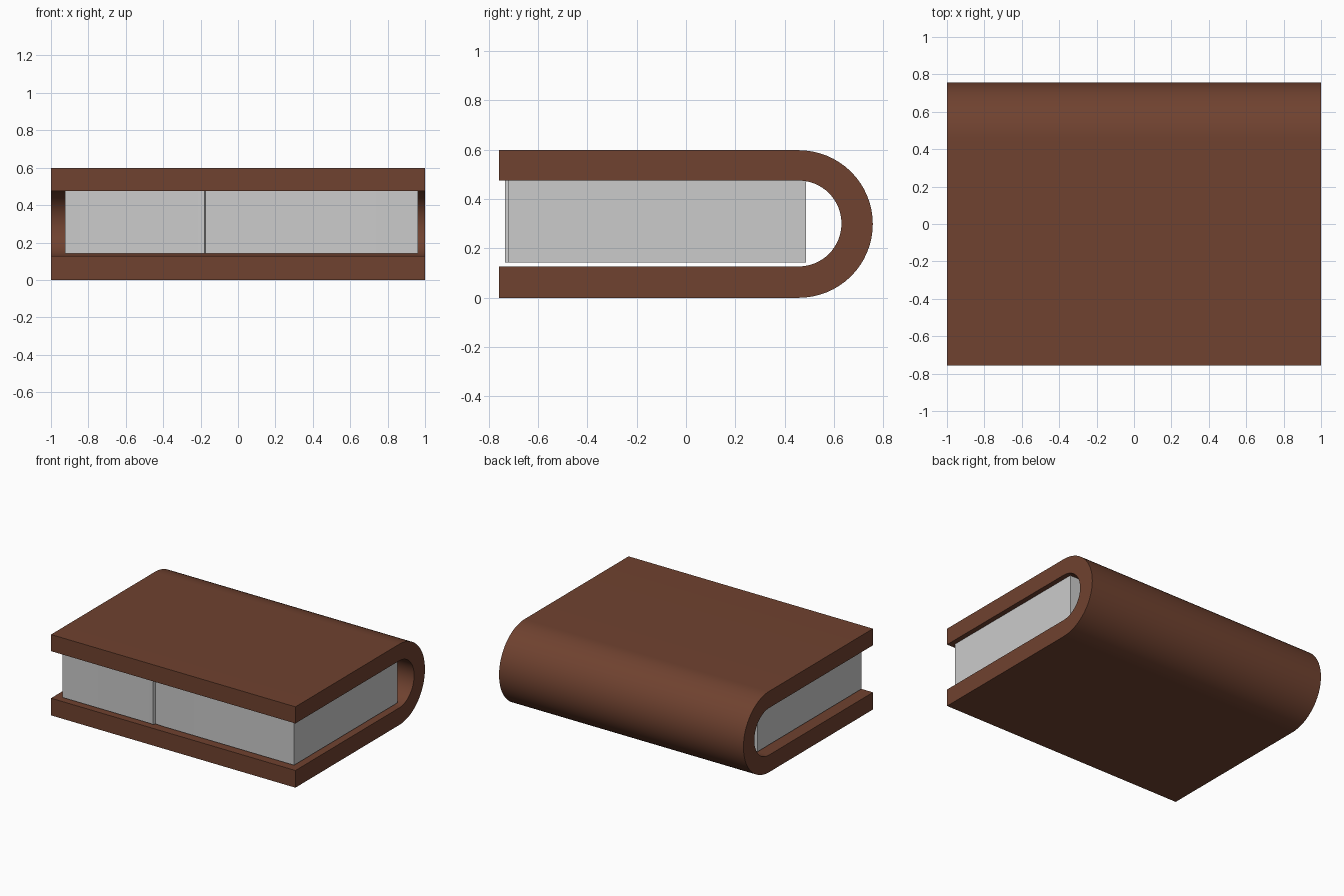
import bpy, bmesh, math
from mathutils import Vector

if "Cube" in bpy.data.objects:
    bpy.data.objects.remove(bpy.data.objects["Cube"])


def extrude_profile(name, points, offset, color=None, smooth=False):
    """Extrude a closed 3D profile along an offset vector into a solid."""
    bm = bmesh.new()
    face = bm.faces.new([bm.verts.new(p) for p in points])
    ext = bmesh.ops.extrude_face_region(bm, geom=[face])
    moved = [v for v in ext["geom"] if isinstance(v, bmesh.types.BMVert)]
    bmesh.ops.translate(bm, verts=moved, vec=Vector(offset))
    if not any(face in e.link_faces and len(e.link_faces) > 1 for e in face.edges) and face.is_valid:
        bm.faces.new(face.verts)
    bmesh.ops.recalc_face_normals(bm, faces=bm.faces)
    mesh = bpy.data.meshes.new(name)
    bm.to_mesh(mesh)
    bm.free()
    obj = bpy.data.objects.new(name, mesh)
    bpy.context.collection.objects.link(obj)
    if color:
        mat = bpy.data.materials.new(name + "_material")
        mat.diffuse_color = color
        mat.use_nodes = True
        mat.node_tree.nodes["Principled BSDF"].inputs["Base Color"].default_value = mat.diffuse_color
        mesh.materials.append(mat)
    if smooth:
        bpy.context.view_layer.objects.active = obj
        obj.select_set(True)
        bpy.ops.object.shade_smooth_by_angle(angle=math.radians(30))
        obj.select_set(False)
    return obj


def half_circle(cy, cz, ry, rz, steps=32):
    """Points from the bottom round the back to the top."""
    angles = [math.pi * (i / steps - 0.5) for i in range(steps + 1)]
    return [(-1, cy + ry * math.cos(a), cz + rz * math.sin(a)) for a in angles]


# Cover: two boards joined by a round spine
outer = half_circle(0.457, 0.299, 0.3, 0.299)
inner = half_circle(0.457, 0.301, 0.173, 0.174)
cover = ([(-1, -0.757, 0)] + outer + [(-1, -0.757, 0.598), (-1, -0.757, 0.475)]
         + inner[::-1] + [(-1, -0.757, 0.127)])
extrude_profile("cover", cover, (2, 0, 0), (0.16, 0.054, 0.029, 1), smooth=True)

# Page block: its fore edge has a small step where the pages part
pages = [(-0.925, -0.73), (-0.22, -0.73), (-0.18, -0.734), (-0.175, -0.717),
         (-0.12, -0.72), (0.963, -0.72), (0.963, 0.487), (-0.925, 0.487)]
extrude_profile("pages", [(x, y, 0.142) for x, y in pages], (0, 0, 0.335), smooth=True)
